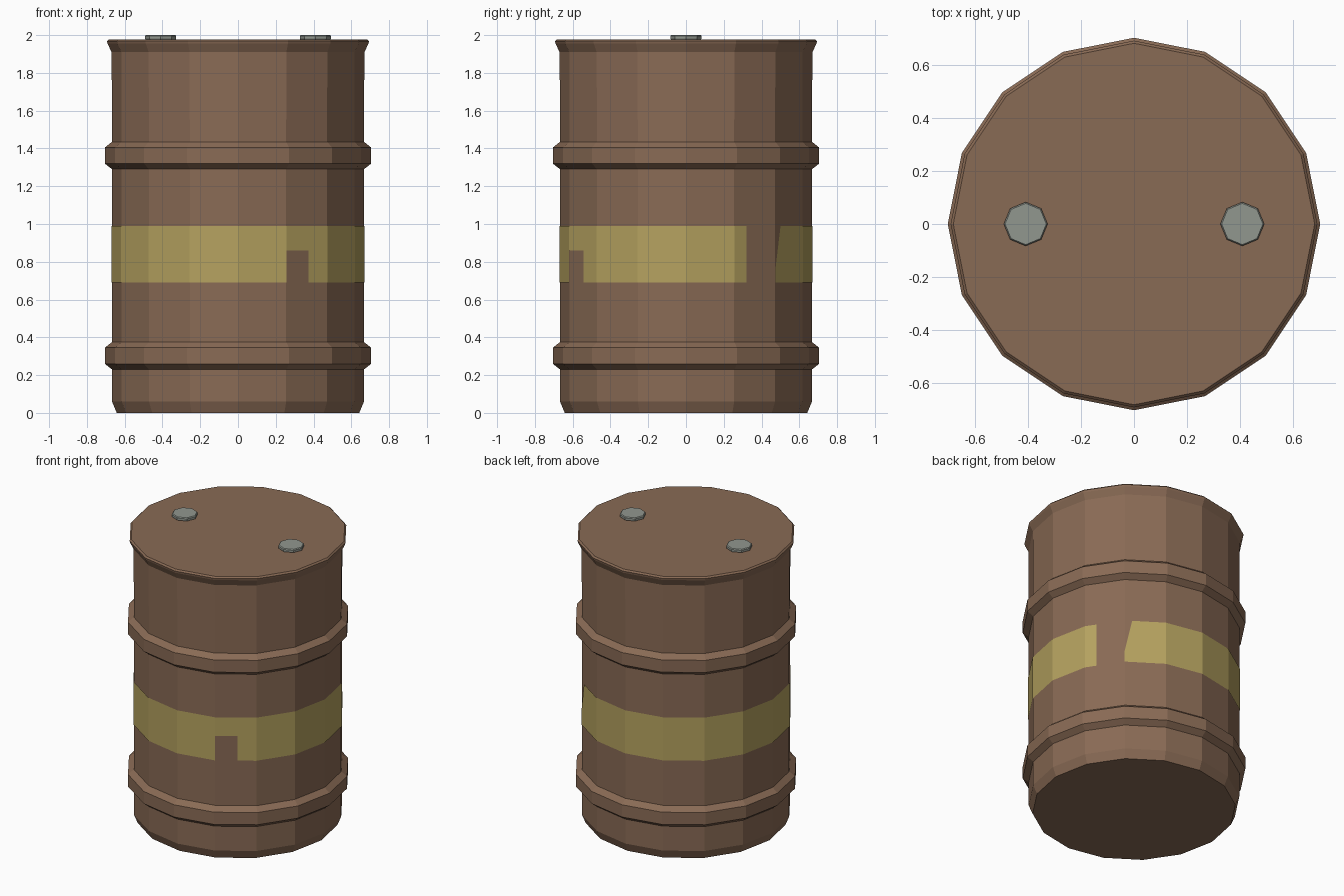
import bpy, bmesh, math
from mathutils import Vector

if "Cube" in bpy.data.objects:
    bpy.data.objects.remove(bpy.data.objects["Cube"])

SIDES = 16


def material(name, rgb):
    m = bpy.data.materials.new(name)
    m.diffuse_color = (*rgb, 1)
    m.use_nodes = True
    m.node_tree.nodes["Principled BSDF"].inputs["Base Color"].default_value = m.diffuse_color
    return m


BROWN = material("rust brown", (0.25, 0.145, 0.09))
YELLOW = material("faded yellow", (0.46, 0.36, 0.115))
GREY = material("steel grey", (0.285, 0.31, 0.275))


def finish(name, bm, mat):
    mesh = bpy.data.meshes.new(name)
    bm.to_mesh(mesh)
    bm.free()
    mesh.materials.append(mat)
    ob = bpy.data.objects.new(name, mesh)
    bpy.context.collection.objects.link(ob)
    return ob


def corner(i, r, z, sides=SIDES):
    a = 2 * math.pi * i / sides
    return Vector((r * math.cos(a), r * math.sin(a), z))


def lathe(name, profile, sides, mat, centre=(0, 0, 0)):
    """Closed solid of revolution from (radius, height) pairs, bottom to top."""
    bm = bmesh.new()
    c = Vector(centre)
    rings = [[bm.verts.new(corner(i, r, z, sides) + c) for i in range(sides)]
             for r, z in profile]
    for lo, hi in zip(rings, rings[1:]):
        for i in range(sides):
            j = (i + 1) % sides
            bm.faces.new((lo[i], lo[j], hi[j], hi[i]))
    bm.faces.new(rings[0][::-1])
    bm.faces.new(rings[-1])
    return finish(name, bm, mat)


# Drum shell with two rolling hoops and a flared rim
R, HOOP = 0.667, 0.705
profile = [(0.642, 0), (R, 0.06)]
for z in (0.23, 1.29):
    profile += [(R, z), (HOOP, z + 0.03), (HOOP, z + 0.115), (R, z + 0.145)]
profile += [(0.669, 1.91), (0.691, 1.955), (0.694, 1.968), (0.684, 1.978)]
lathe("drum_body", profile, SIDES, BROWN)

# Two bung caps on the lid
for side, x in (("left", -0.41), ("right", 0.41)):
    lathe("bung_cap_" + side, [(0.076, 1.97), (0.083, 1.982), (0.083, 1.994), (0.078, 2.0)],
          8, GREY, (x, 0, 0))

# Painted band: flat outlines (fraction across facet, height) just off the shell
Z0, Z1, ZN = 0.69, 0.99, 0.86
FULL = [(0, Z0), (1, Z0), (1, Z1), (0, Z1)]
worn = {
    1: [(0, Z0), (0.29, Z0), (0.29, Z1), (0, Z1)],             # wide gap starts
    2: [(0, Z0), (1, Z0), (1, Z1), (0.18, Z1), (0, 0.77)],     # slanted gap end
    13: [(0.0, ZN), (0.46, ZN), (0.46, Z1), (0.0, Z1)],        # placeholder side, set below
}
# Facet 13 spans -67.5 to -45 degrees: lower notch on its first half
worn[13] = [(0, ZN), (0.54, ZN), (0.54, Z0), (1, Z0), (1, Z1), (0, Z1)]
bm = bmesh.new()
for i in range(SIDES):
    a, b = corner(i, R + 0.004, 0), corner(i + 1, R + 0.004, 0)
    bm.faces.new([bm.verts.new(a.lerp(b, t) + Vector((0, 0, z)))
                  for t, z in worn.get(i, FULL)])
bmesh.ops.remove_doubles(bm, verts=bm.verts, dist=0.0005)
finish("painted_band", bm, YELLOW)
